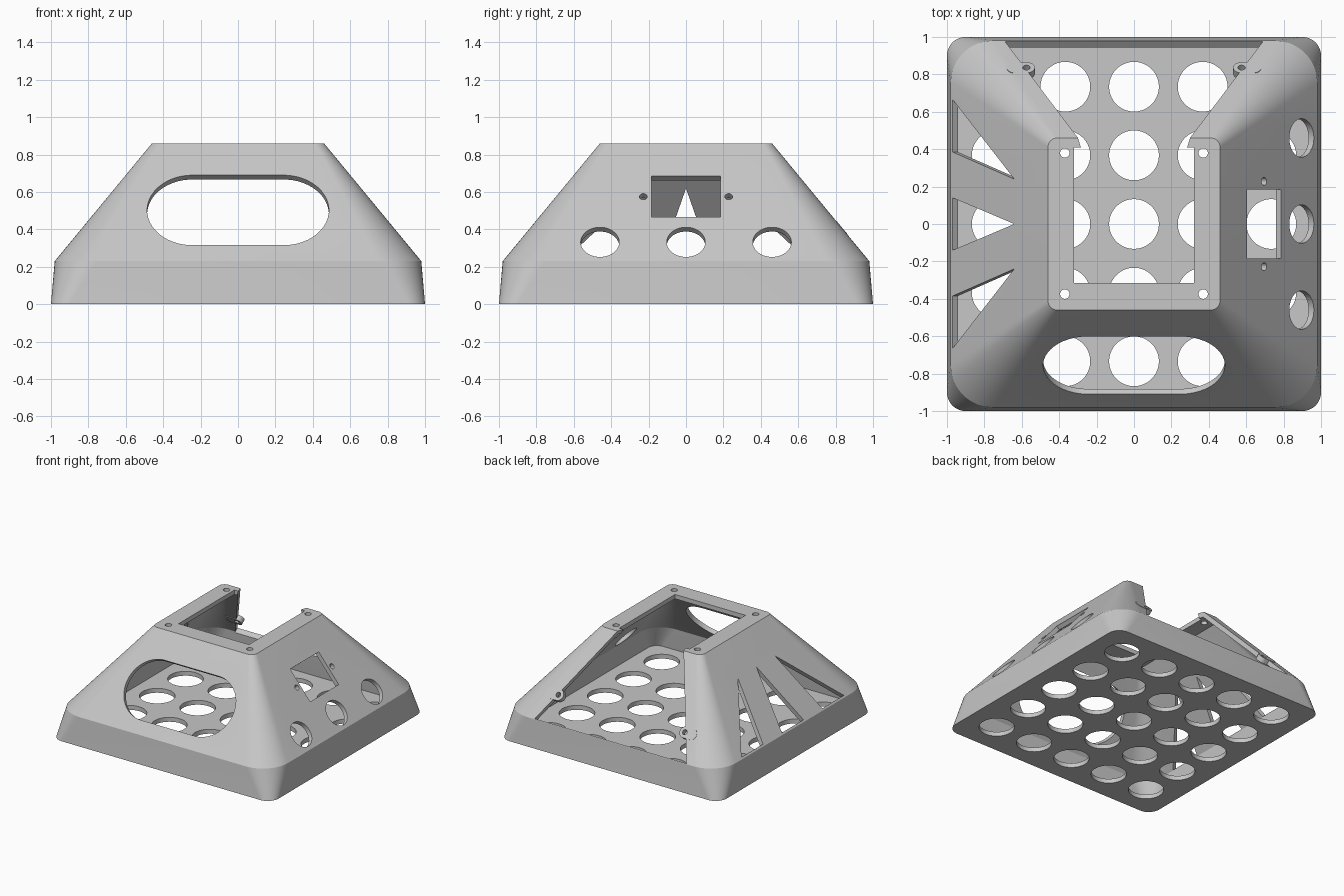
import bpy
import bmesh
from math import cos, sin, pi, radians, hypot
from mathutils import Matrix, Vector

cube = bpy.data.objects.get("Cube")
if cube:
    bpy.data.objects.remove(cube)

# Main dimensions
BASE, KNEE, TOP = 1.0, 0.98, 0.46          # half widths
KNEE_Z, TOP_Z, WALL = 0.23, 0.86, 0.036
SLOPE = hypot(KNEE - TOP, TOP_Z - KNEE_Z)
RISE, RUN = (TOP_Z - KNEE_Z) / SLOPE, (KNEE - TOP) / SLOPE
FRONT, RIGHT, BACK, LEFT = 0, 90, 180, 270

grey = bpy.data.materials.new("light grey plastic")
grey.use_nodes = True
colour = (0.57, 0.57, 0.57, 1)
grey.diffuse_color = colour
grey.node_tree.nodes["Principled BSDF"].inputs["Base Color"].default_value = colour


def make_object(name, bm):
    bmesh.ops.recalc_face_normals(bm, faces=bm.faces)
    mesh = bpy.data.meshes.new(name)
    bm.to_mesh(mesh)
    bm.free()
    mesh.materials.append(grey)
    obj = bpy.data.objects.new(name, mesh)
    bpy.context.collection.objects.link(obj)
    return obj


def skin(bm, rings):
    """Closed solid through rings of equal point count."""
    rows = [[bm.verts.new(p) for p in ring] for ring in rings]
    n = len(rows[0])
    for a, b in zip(rows, rows[1:]):
        for i in range(n):
            j = (i + 1) % n
            bm.faces.new((a[i], a[j], b[j], b[i]))
    bm.faces.new(rows[0][::-1])
    bm.faces.new(rows[-1])


def rounded_square(half, radius, z, steps=12):
    pts = []
    for k, (sx, sy) in enumerate([(1, 1), (-1, 1), (-1, -1), (1, -1)]):
        for i in range(steps + 1):
            a = (k + i / steps) * pi / 2
            pts.append((sx * (half - radius) + radius * cos(a),
                        sy * (half - radius) + radius * sin(a), z))
    return pts


def slot(u, v, r, half=0.0, steps=24):
    """Circle, or a stadium when half is above zero."""
    pts = []
    for i in range(2 * steps):
        a = -pi / 2 + (i + 0.5) * pi / steps
        pts.append((u + r * cos(a) + (half if i < steps else -half), v + r * sin(a)))
    return pts


def rect(u0, u1, v0, v1):
    return [(u0, v0), (u1, v0), (u1, v1), (u0, v1)]


def wall_frame(angle):
    """Local x along the wall, y up its slope from the knee, z outward."""
    m = Matrix(((1, 0, 0, 0), (0, RUN, -RISE, -KNEE),
                (0, RISE, RUN, KNEE_Z), (0, 0, 0, 1)))
    return Matrix.Rotation(radians(angle), 4, 'Z') @ m


def prism(bm, outline, low, high, frame=Matrix()):
    skin(bm, [[frame @ Vector((u, v, d)) for u, v in outline] for d in (low, high)])


def combine(target, bm, operation='DIFFERENCE'):
    """Boolean a solid into the target, then remove the helper."""
    tool = make_object("helper", bm)
    tool.hide_render = True
    mod = target.modifiers.new("cut", 'BOOLEAN')
    mod.operation, mod.solver, mod.object = operation, 'EXACT', tool
    bpy.context.view_layer.update()
    result = bpy.data.meshes.new_from_object(
        target.evaluated_get(bpy.context.evaluated_depsgraph_get()))
    target.modifiers.clear()
    target.data = result
    bpy.data.objects.remove(tool)


# Outer shell
bm = bmesh.new()
skin(bm, [rounded_square(BASE, 0.1, 0), rounded_square(KNEE, 0.225, KNEE_Z),
          rounded_square(TOP, 0.05, TOP_Z)])
housing = make_object("housing", bm)

# Hollow inside
shift = WALL / RISE
top_in = TOP_Z - WALL
bm = bmesh.new()
skin(bm, [rounded_square(BASE - WALL - 0.003, 0.08, WALL),
          rounded_square(KNEE - WALL, 0.19, KNEE_Z - 0.013),
          rounded_square(TOP + WALL * RUN / RISE - shift, 0.03, top_in)])
combine(housing, bm)

# Floor ventilation holes
bm = bmesh.new()
for i in range(-2, 3):
    for j in range(-2, 3):
        prism(bm, slot(i * 0.367, j * 0.367, 0.133), -0.05, 0.1)
combine(housing, bm)

# Top opening and corner screw holes
bm = bmesh.new()
prism(bm, rect(-0.32, 0.32, -0.315, 0.41), top_in - 0.02, TOP_Z + 0.1)
for x in (-0.37, 0.37):
    for y in (-0.375, 0.38):
        prism(bm, slot(x, y, 0.025), top_in - 0.02, TOP_Z + 0.1)
combine(housing, bm)

# Wall cut-outs: front window, right ports, left triangular vents
bm = bmesh.new()
cuts = [(FRONT, slot(0, 0.353, 0.243, 0.243)),
        (RIGHT, rect(-0.185, 0.185, 0.305, 0.59))]
cuts += [(RIGHT, slot(u, 0.132, 0.103)) for u in (-0.46, 0, 0.46)]
cuts += [(RIGHT, slot(u, 0.447, 0.021)) for u in (-0.228, 0.228)]
for a, b, tip in ((0.665, 0.385, 0.24), (0.14, -0.14, 0), (-0.385, -0.665, -0.24)):
    cuts.append((LEFT, [(b, 0.016), (a, 0.016), (tip, 0.534)]))
for side, outline in cuts:
    prism(bm, outline, -0.08, 0.08, wall_frame(side))
combine(housing, bm)

# Back access opening, tapering with the wall
bm = bmesh.new()
prism(bm, [(-0.69, 0.005), (0.69, 0.005), (0.25, 0.92), (-0.25, 0.92)],
      -0.08, 0.08, wall_frame(BACK))
combine(housing, bm)

# Screw tabs beside the back opening
bm = bmesh.new()
for s in (-1, 1):
    prism(bm, slot(s * 0.605, 0.228, 0.045, 0.03), -0.04, 0.002, wall_frame(BACK))
combine(housing, bm, 'UNION')
bm = bmesh.new()
for s in (-1, 1):
    prism(bm, slot(s * 0.575, 0.228, 0.02), -0.1, 0.05, wall_frame(BACK))
combine(housing, bm)

bpy.context.view_layer.objects.active = housing
housing.select_set(True)
bpy.ops.object.shade_smooth_by_angle(angle=radians(25))
